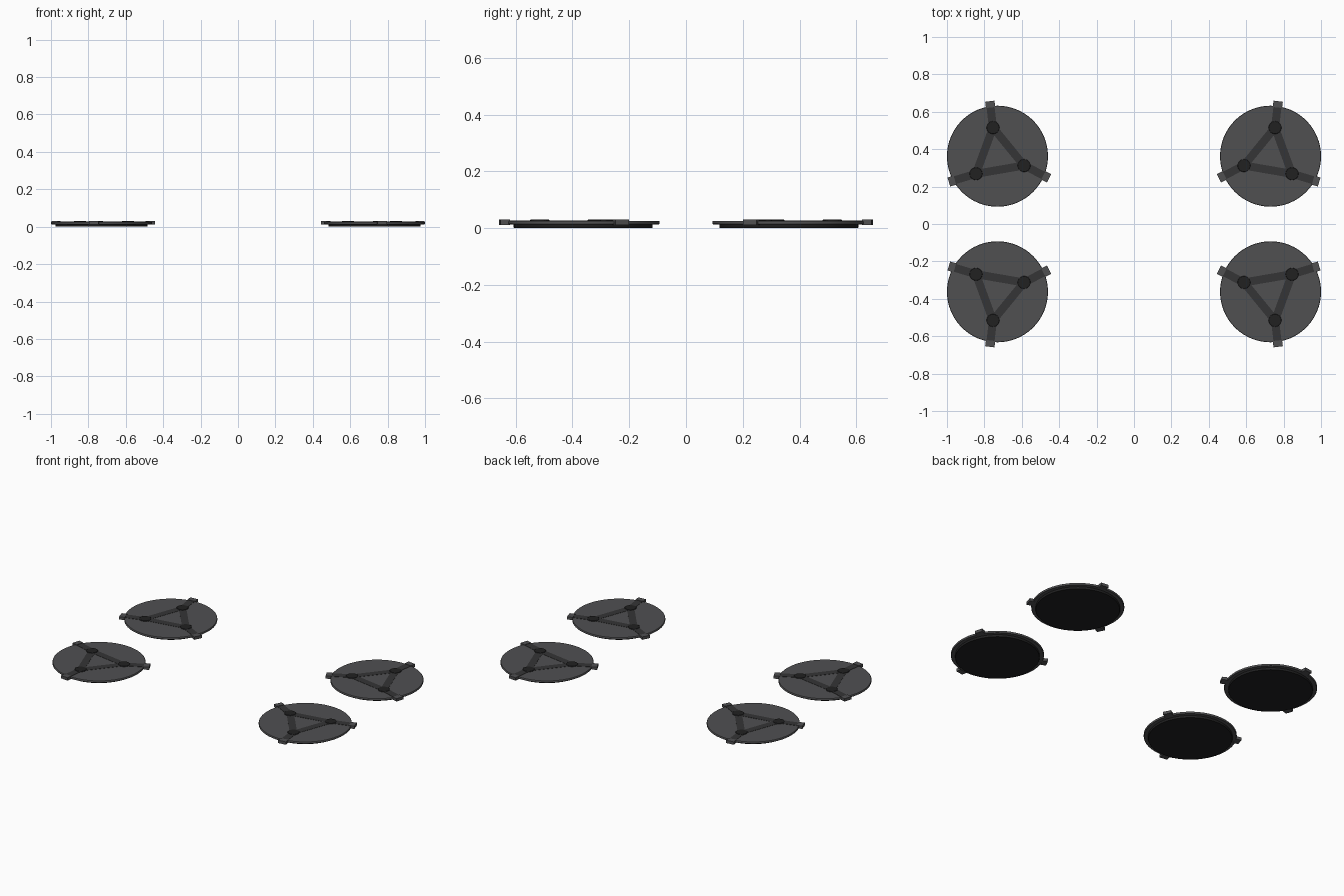
import bpy, bmesh, math
from mathutils import Vector, Matrix

if "Cube" in bpy.data.objects:
    bpy.data.objects.remove(bpy.data.objects["Cube"])

def material(name, v):
    m = bpy.data.materials.new(name)
    m.diffuse_color = (v, v, v * 1.04, 1)
    m.use_nodes = True
    m.node_tree.nodes["Principled BSDF"].inputs["Base Color"].default_value = m.diffuse_color
    return m

PLATE = material("plate_grey", 0.08)
STRAP = material("strap_grey", 0.035)
STUD = material("stud_black", 0.015)
RUBBER = material("rubber_black", 0.015)

def finish(name, bm, mat):
    bmesh.ops.recalc_face_normals(bm, faces=bm.faces)
    me = bpy.data.meshes.new(name)
    bm.to_mesh(me)
    bm.free()
    me.materials.append(mat)
    ob = bpy.data.objects.new(name, me)
    bpy.context.collection.objects.link(ob)
    return ob

def disc(name, c, profile, mat, seg=64):
    """Closed lathe from (radius, z) points running bottom to top."""
    bm = bmesh.new()
    rings = [[bm.verts.new((c.x + r * math.cos(2 * math.pi * i / seg),
                            c.y + r * math.sin(2 * math.pi * i / seg), z))
              for i in range(seg)] for r, z in profile]
    for a, b in zip(rings, rings[1:]):
        for i in range(seg):
            j = (i + 1) % seg
            bm.faces.new((a[i], a[j], b[j], b[i])).smooth = True
    bm.faces.new(rings[0])
    bm.faces.new(rings[-1])
    for e in bm.edges:
        if e.calc_face_angle(0) > math.radians(30):
            e.smooth = False
    return finish(name, bm, mat)

def bar(name, a, b, width, z0, z1, mat):
    """Box running from a to b in plan."""
    d = b - a
    bm = bmesh.new()
    bmesh.ops.create_cube(bm, size=1)
    mid = (a + b) / 2
    bm.transform(Matrix.Translation((mid.x, mid.y, (z0 + z1) / 2))
                 @ Matrix.Rotation(math.atan2(d.y, d.x), 4, 'Z')
                 @ Matrix.Diagonal((d.length, width, z1 - z0, 1)))
    return finish(name, bm, mat)

# Stud and outer clip ends relative to a disc centre (left rear disc)
STUDS = [(-0.024, 0.153), (0.142, -0.050), (-0.115, -0.094)]
ENDS = [(-0.041, 0.294), (0.276, -0.118), (-0.260, -0.138)]

for side, sx in (("left", -1), ("right", 1)):
    for row, sy in (("front", -1), ("rear", 1)):
        tag = f"{side}_{row}"
        c = Vector((0.73 * sx, 0.3625 * sy))
        place = lambda p: c + Vector((-sx * p[0], sy * p[1]))
        # rubber foot and top plate
        disc(f"foot_pad_{tag}", c, [(0.243, 0), (0.245, 0.002), (0.245, 0.0135)], RUBBER)
        disc(f"plate_{tag}", c, [(0.267, 0.013), (0.27, 0.015), (0.27, 0.0235), (0.268, 0.0255)], PLATE)
        studs = [place(p) for p in STUDS]
        for i in range(3):
            s, end = studs[i], place(ENDS[i])
            out = (end - s).normalized()
            disc(f"stud_{tag}_{i}", s, [(0.034, 0.024), (0.034, 0.0285), (0.032, 0.0295)], STUD, 32)
            # triangle strap, outward strap and rim clip
            bar(f"triangle_strap_{tag}_{i}", s, studs[(i + 1) % 3], 0.043, 0.024, 0.0268, STRAP)
            bar(f"outer_strap_{tag}_{i}", s, end - out * 0.03, 0.043, 0.024, 0.0272, STRAP)
            bar(f"clip_{tag}_{i}", end - out * 0.034, end, 0.05, 0.0115, 0.0295, PLATE)
